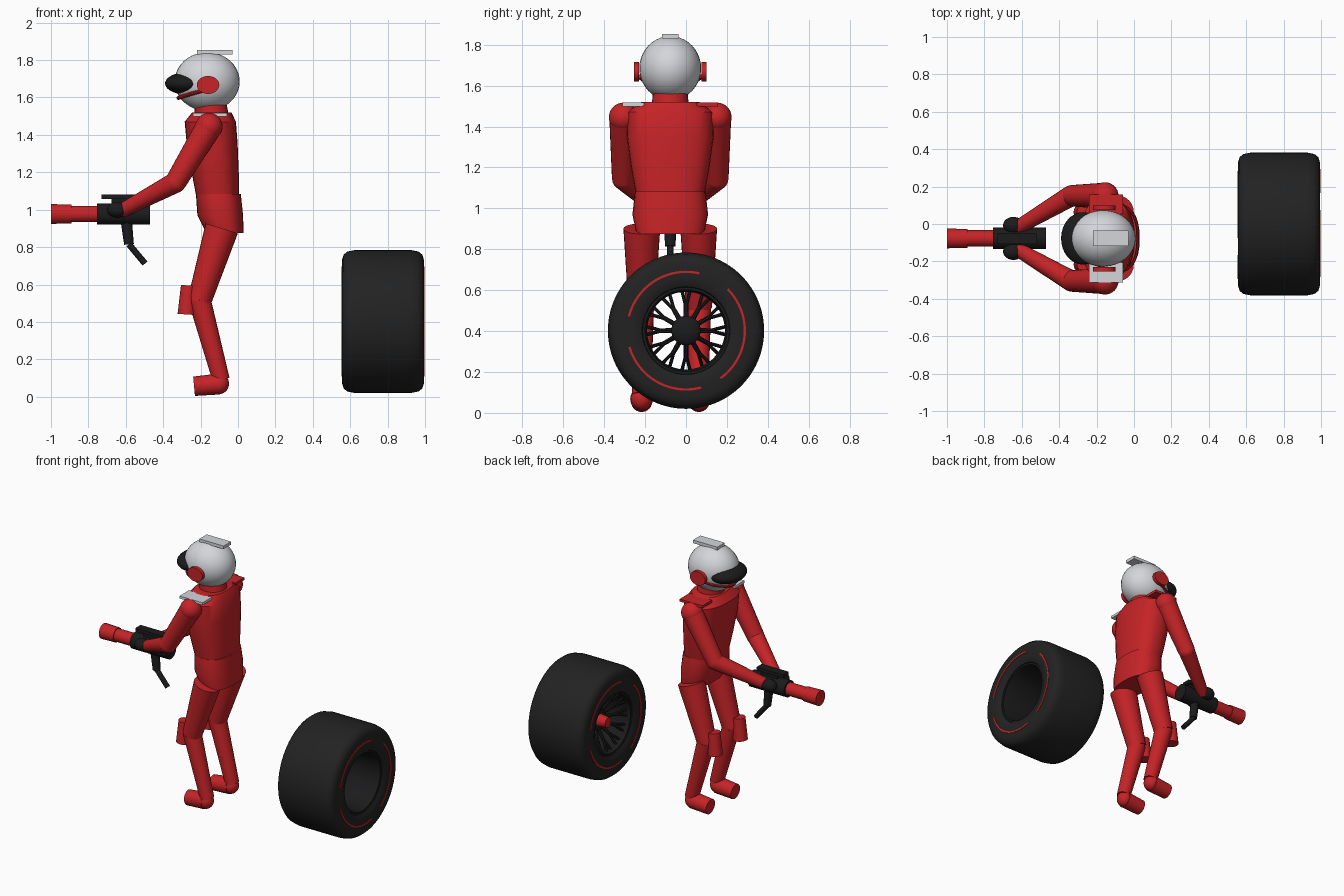
import bpy, bmesh, math
from mathutils import Vector, Matrix

old = bpy.data.objects.get("Cube")
if old:
    bpy.data.objects.remove(old)


def material(name, color):
    m = bpy.data.materials.new(name)
    m.use_nodes = True
    m.diffuse_color = (*color, 1)
    bsdf = next(n for n in m.node_tree.nodes if n.type == 'BSDF_PRINCIPLED')
    bsdf.inputs["Base Color"].default_value = (*color, 1)
    return m


RED = material("suit red", (0.56, 0.017, 0.02))
WHITE = material("helmet white", (0.66, 0.67, 0.7))
RUBBER = material("tyre black", (0.016, 0.016, 0.016))
DARK = material("tool black", (0.011, 0.011, 0.012))
MID = -0.077          # centre line of the figure in y
parts = []


def finish(name, bm, mat):
    bmesh.ops.recalc_face_normals(bm, faces=bm.faces)
    me = bpy.data.meshes.new(name)
    bm.to_mesh(me)
    bm.free()
    me.materials.append(mat)
    ob = bpy.data.objects.new(name, me)
    bpy.context.collection.objects.link(ob)
    parts.append(ob)
    return ob


def add_tube(bm, a, b, r1, r2, sides=24, squash=1):
    a, b = Vector(a), Vector(b)
    d = b - a
    mat = (Matrix.Translation((a + b) / 2) @ d.to_track_quat('Z', 'Y').to_matrix().to_4x4()
           @ Matrix.Diagonal((1, squash, 1, 1)))
    bmesh.ops.create_cone(bm, cap_ends=True, segments=sides, radius1=r1, radius2=r2,
                          depth=d.length, matrix=mat)


def tube(name, mat, *args, **kw):
    bm = bmesh.new()
    add_tube(bm, *args, **kw)
    return finish(name, bm, mat)


def ball(name, mat, loc, size):
    bm = bmesh.new()
    bmesh.ops.create_uvsphere(bm, u_segments=32, v_segments=20, radius=1,
                              matrix=Matrix.Translation(loc) @ Matrix.Diagonal((*size, 1)))
    return finish(name, bm, mat)


def box(name, mat, loc, size):
    bm = bmesh.new()
    bmesh.ops.create_cube(bm, size=1, matrix=Matrix.Translation(loc) @ Matrix.Diagonal((*size, 1)))
    return finish(name, bm, mat)


def skin(bm, rings, closed=True):
    n = len(rings[0])
    for a, b in zip(rings, rings[1:]):
        for i in range(n if closed else n - 1):
            j = (i + 1) % n
            bm.faces.new((a[i], a[j], b[j], b[i]))


def loft(name, mat, rings, sides=28, power=0.8):
    """Rounded-box rings given as (z, centre x, half depth, half width)."""
    def soft(v):
        return math.copysign(abs(v) ** power, v)
    bm = bmesh.new()
    loops = []
    for z, cx, rx, ry in rings:
        angles = [math.tau * i / sides for i in range(sides)]
        loops.append([bm.verts.new((cx + rx * soft(math.cos(t)), MID + ry * soft(math.sin(t)), z))
                      for t in angles])
    skin(bm, loops)
    bm.faces.new(loops[0])
    bm.faces.new(loops[-1])
    return finish(name, bm, mat)


WHEEL = Vector((0.775, 0, 0.402))


def lathe(name, mat, profile, start=0, end=360, steps=64):
    """Spin a closed (x, radius) profile about the wheel axle."""
    bm = bmesh.new()
    full = end - start == 360
    loops = []
    for i in range(steps if full else steps + 1):
        t = math.radians(start + (end - start) * i / steps)
        loops.append([bm.verts.new(WHEEL + Vector((x, r * math.cos(t), r * math.sin(t))))
                      for x, r in profile])
    if full:
        loops.append(loops[0])
    skin(bm, loops)
    if not full:
        bm.faces.new(loops[0])
        bm.faces.new(loops[-1])
    return finish(name, bm, mat)


# Tyre, rim and sidewall stripes
side = [(0.18, 0.205), (0.205, 0.215), (0.217, 0.24), (0.219, 0.26), (0.219, 0.33),
        (0.21, 0.358), (0.19, 0.374), (0.15, 0.382)]
lathe("tyre", RUBBER, side + [(-x, r) for x, r in reversed(side)], steps=96)
lathe("rim_barrel", DARK, [(0.2, 0.212), (0.2, 0.2), (0.15, 0.19), (-0.15, 0.19),
                           (-0.2, 0.2), (-0.2, 0.212)])
for s, label in ((1, "outer"), (-1, "inner")):
    for k, (a, b) in enumerate(((77, 166), (196, 285), (306, 405))):
        if s < 0:
            a, b = 180 - b, 180 - a
        lathe(f"{label}_stripe_{k}", RED, [(s * 0.216, 0.282), (s * 0.216, 0.293),
                                           (s * 0.222, 0.293), (s * 0.222, 0.282)], a, b, 32)

# Dished forked spokes, hub and wheel nut
bm = bmesh.new()
for k in range(12):
    def at(x, r, offset=0):
        t = math.radians(30 * k + offset)
        return WHEEL + Vector((x, r * math.cos(t), r * math.sin(t)))
    add_tube(bm, at(-0.08, 0.05), at(-0.13, 0.135), 0.013, 0.011, 8)
    for fork in (-6, 6):
        add_tube(bm, at(-0.12, 0.115), at(-0.17, 0.2, fork), 0.008, 0.009, 8)
finish("spokes", bm, DARK)
tube("hub", DARK, WHEEL - Vector((0.1, 0, 0)), WHEEL - Vector((0.04, 0, 0)), 0.072, 0.072, 32)
ball("hub_dome", DARK, WHEEL - Vector((0.04, 0, 0)), (0.03, 0.072, 0.072))
tube("wheel_nut", RED, WHEEL - Vector((0.165, 0, 0)), WHEEL - Vector((0.09, 0, 0)), 0.034, 0.045)

# Torso, pelvis and neck
loft("torso", RED, [(1.08, -0.11, 0.115, 0.17), (1.2, -0.122, 0.126, 0.192),
                    (1.35, -0.138, 0.136, 0.212), (1.47, -0.148, 0.137, 0.215),
                    (1.52, -0.14, 0.105, 0.14)])
loft("pelvis", RED, [(0.875, -0.07, 0.1, 0.165), (0.97, -0.095, 0.122, 0.185),
                     (1.085, -0.105, 0.12, 0.172)])
tube("neck", RED, (-0.14, MID, 1.5), (-0.15, MID, 1.58), 0.09, 0.085)

# Helmet with visor, top fin and chin trim
ball("helmet", WHITE, (-0.165, MID, 1.685), (0.174, 0.151, 0.157))
ball("visor", DARK, (-0.272, MID, 1.675), (0.118, 0.14, 0.06))
box("helmet_fin", WHITE, (-0.125, MID, 1.842), (0.19, 0.083, 0.022))
bm = bmesh.new()
half = [(-0.16, 0.153, 1.645), (-0.25, 0.119, 1.62), (-0.305, 0.055, 1.603), (-0.318, 0, 1.598)]
for s in (-1, 1):
    path = [(x, MID + s * y, z) for x, y, z in half]
    for a, b in zip(path, path[1:]):
        add_tube(bm, a, b, 0.011, 0.011, 10)
finish("chin_trim", bm, RED)

# Limbs and paired pieces
for s, label in ((-1, "left"), (1, "right")):
    def p(x, y, z):
        return (x, MID + s * y, z)

    ear = tube(f"{label}_ear_disc", RED, (0, -0.012, 0), (0, 0.012, 0), 0.06, 0.06, 32)
    ear.scale = (1, 1, 0.8)
    ear.location = p(-0.16, 0.165, 1.667)
    box(f"{label}_shoulder_plate", WHITE if s < 0 else RED, p(-0.15, 0.182, 1.508), (0.18, 0.105, 0.018))

    # Arm
    shoulder, elbow = p(-0.155, 0.228, 1.445), p(-0.335, 0.228, 1.145)
    wrist = p(-0.62, 0.06, 0.995)
    ball(f"{label}_shoulder", RED, shoulder, (0.072, 0.072, 0.072))
    tube(f"{label}_upper_arm", RED, shoulder, elbow, 0.07, 0.057)
    ball(f"{label}_elbow", RED, elbow, (0.056, 0.056, 0.056))
    tube(f"{label}_forearm", RED, elbow, wrist, 0.056, 0.038)
    ball(f"{label}_glove", DARK, p(-0.645, 0.07, 1.0), (0.055, 0.045, 0.042))

    # Leg
    knee, ankle = p(-0.205, 0.14, 0.515), p(-0.09, 0.14, 0.09)
    tube(f"{label}_thigh", RED, p(-0.087, 0.139, 0.9), knee, 0.09, 0.064)
    ball(f"{label}_knee", RED, knee, (0.058, 0.058, 0.058))
    tube(f"{label}_shin", RED, knee, ankle, 0.06, 0.046)
    tube(f"{label}_knee_pad", RED, p(-0.265, 0.14, 0.595), p(-0.275, 0.14, 0.44), 0.04, 0.048)
    tube(f"{label}_foot", RED, p(-0.235, 0.14, 0.056), p(-0.1, 0.14, 0.068), 0.052, 0.056)
    ball(f"{label}_heel", RED, p(-0.098, 0.14, 0.07), (0.05, 0.052, 0.055))

# Wheel gun
GZ = 0.977
tube("gun_body", DARK, (-0.755, MID, GZ), (-0.47, MID, GZ), 0.057, 0.057, 32)
tube("gun_barrel", RED, (-0.9, MID, GZ), (-0.75, MID, GZ), 0.044, 0.044, 32)
tube("gun_socket", RED, (-1, MID, GZ), (-0.89, MID, GZ), 0.053, 0.05, 32)
box("gun_top_rail", DARK, (-0.625, MID, 1.068), (0.21, 0.06, 0.024))
box("gun_rail_mount", DARK, (-0.61, MID, 1.04), (0.13, 0.035, 0.04))
tube("gun_grip", DARK, (-0.597, MID, 0.94), (-0.583, MID, 0.815), 0.03, 0.026, 16)
tube("air_hose", DARK, (-0.583, MID, 0.815), (-0.497, MID, 0.712), 0.017, 0.017, 16)

# Smooth curved surfaces, keep rims and caps crisp
bpy.ops.object.select_all(action='DESELECT')
for ob in parts:
    ob.select_set(True)
bpy.context.view_layer.objects.active = parts[0]
bpy.ops.object.shade_smooth_by_angle(angle=math.radians(35))
